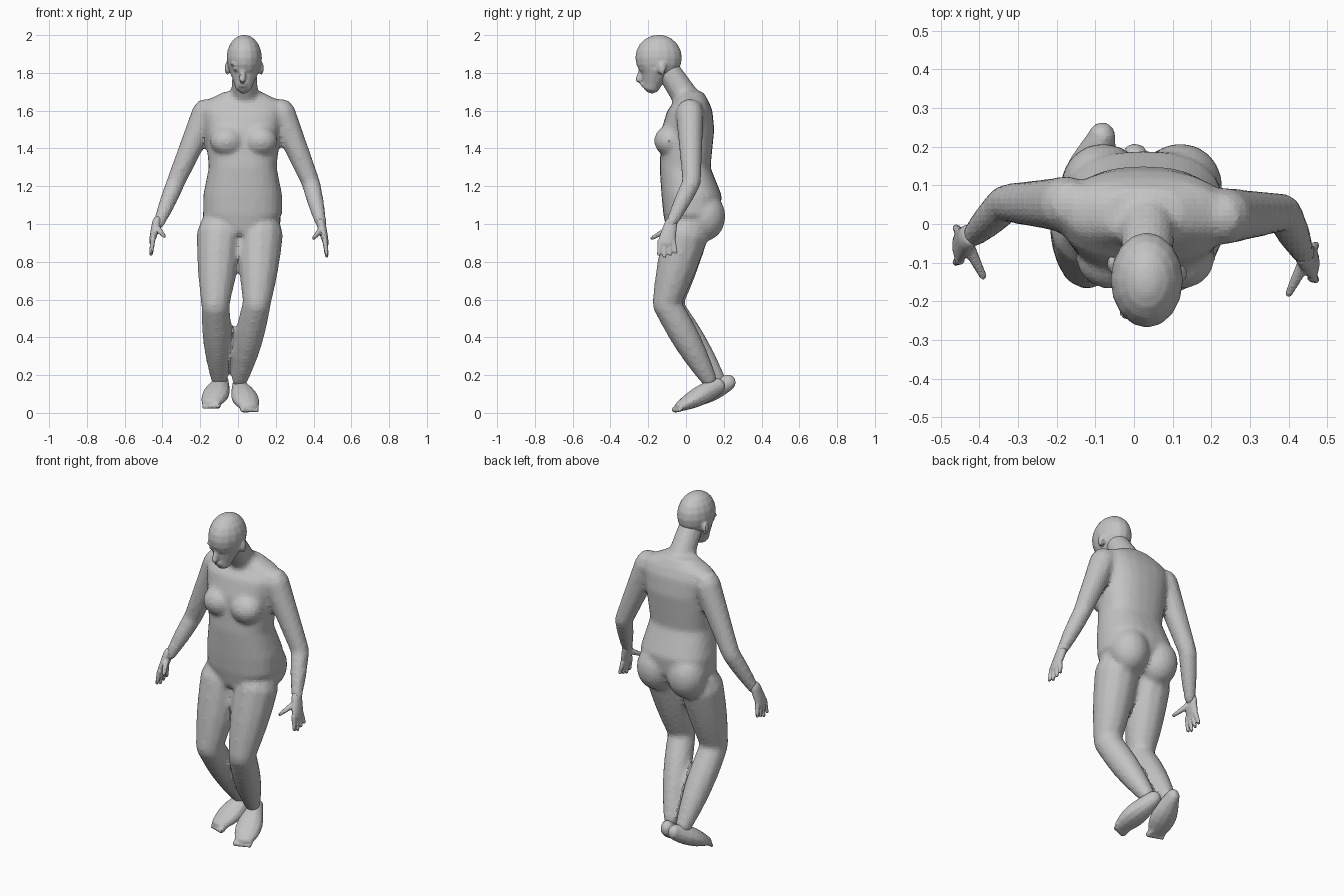
import bpy
import bmesh
import math
from mathutils import Matrix, Vector

cube = bpy.data.objects.get("Cube")
if cube:
    bpy.data.objects.remove(cube, do_unlink=True)

# One plain clay-grey colour for the whole figure
grey = (.55, .55, .55, 1)
clay = bpy.data.materials.new("clay grey")
clay.use_nodes = True
clay.diffuse_color = grey
for node in clay.node_tree.nodes:
    if node.type == 'BSDF_PRINCIPLED':
        node.inputs["Base Color"].default_value = grey


def ring(bm, centre, across, along, sides, power=2):
    """Closed superellipse ring spanned by two radius vectors."""
    verts = []
    for i in range(sides):
        angle = math.tau * i / sides
        c, s = math.cos(angle), math.sin(angle)
        c = math.copysign(abs(c) ** (2 / power), c)
        s = math.copysign(abs(s) ** (2 / power), s)
        verts.append(bm.verts.new(centre + across * c + along * s))
    return verts


def skin(bm, rings):
    """Bridge successive rings and cap both ends."""
    for low, high in zip(rings, rings[1:]):
        for i in range(len(low)):
            bm.faces.new((low[i - 1], low[i], high[i], high[i - 1]))
    bm.faces.new(rings[0])
    bm.faces.new(rings[-1])


def segment(bm, start, end, start_radius, end_radius, bulge=0, flatten=(1, 1), steps=6):
    """Tapered, round-ended limb segment with a swelling in the middle."""
    start, end = Vector(start), Vector(end)
    axis = (end - start).normalized()
    upright = abs(axis.z) > abs(axis.y)
    across = axis.cross(Vector((0, 1, 0) if upright else (0, 0, 1))).normalized()
    along = across.cross(axis)
    rings = []
    for k in range(-2, steps + 3):
        t = min(max(k / steps, 0), 1)
        dome = (k - t * steps) * math.pi / 5
        radius = start_radius + (end_radius - start_radius) * t
        radius += bulge * math.sin(math.pi * t)
        centre = start.lerp(end, t) + axis * radius * math.sin(dome)
        radius *= math.cos(dome)
        width = flatten[0] + (flatten[1] - flatten[0]) * t
        rings.append(ring(bm, centre, across * radius * width, along * radius, 12))
    skin(bm, rings)


def ball(bm, centre, radii):
    place = Matrix.Translation(Vector(centre)) @ Matrix.Diagonal((*radii, 1))
    bmesh.ops.create_uvsphere(bm, u_segments=16, v_segments=10, radius=1, matrix=place)


def finish(bm, name, voxel, smooth):
    """Make the object, fuse its overlapping volumes and soften the joins."""
    bmesh.ops.recalc_face_normals(bm, faces=bm.faces[:])
    mesh = bpy.data.meshes.new(name)
    bm.to_mesh(mesh)
    bm.free()
    mesh.materials.append(clay)
    part = bpy.data.objects.new(name, mesh)
    bpy.context.scene.collection.objects.link(part)
    fuse = part.modifiers.new("fuse", 'REMESH')
    fuse.mode = 'VOXEL'
    fuse.voxel_size = voxel
    soften = part.modifiers.new("soften", 'SMOOTH')
    soften.factor = .5
    soften.iterations = smooth
    return part


def mirrored(part, name, offset):
    """Copy a left part to the right side, moved by the stride of the pose."""
    twin = part.copy()
    twin.name = name
    twin.data = part.data.copy()
    twin.data.transform(Matrix.Translation(Vector(offset)) @ Matrix.Diagonal((-1, 1, 1, 1)))
    twin.data.flip_normals()
    bpy.context.scene.collection.objects.link(twin)


# Torso: height, half width, front and back of each cross-section
body = bmesh.new()
torso_rings = []
for height, half_width, front, back in (
        (.95, .13, -.1, .1), (1.05, .21, -.12, .18), (1.15, .21, -.13, .19),
        (1.3, .18, -.14, .13), (1.5, .2, -.13, .15), (1.6, .22, -.1, .14),
        (1.65, .2, -.06, .12), (1.7, .1, -.04, .09)):
    centre = Vector((.025, (front + back) / 2, height))
    across = Vector((half_width, 0, 0))
    along = Vector((0, (back - front) / 2, 0))
    torso_rings.append(ring(body, centre, across, along, sides=24, power=2.4))
skin(body, torso_rings)

# Neck, chest and seat
segment(body, start=(.035, .02, 1.64), end=(.035, -.1, 1.82), start_radius=.075, end_radius=.065)
for side in (-1, 1):
    ball(body, centre=(.03 + side * .09, -.09, 1.44), radii=(.09, .08, .08))
    ball(body, centre=(.02 + side * .1, .1, 1.04), radii=(.11, .11, .13))

# Arms, right then left
for shoulder, elbow, wrist in (
        ((-.17, .05, 1.59), (-.33, .055, 1.22), (-.42, -.035, 1)),
        ((.23, .02, 1.59), (.385, .03, 1.22), (.44, -.08, 1))):
    segment(body, shoulder, elbow, start_radius=.075, end_radius=.05)
    segment(body, elbow, wrist, start_radius=.05, end_radius=.03, bulge=.004)

# Legs, right then left
for hip, knee, ankle in (
        ((-.1, 0, .95), (-.12, -.095, .57), (-.1, .165, .18)),
        ((.12, 0, .95), (.1, -.105, .58), (.01, .12, .18))):
    segment(body, hip, knee, start_radius=.12, end_radius=.075, bulge=.007)
    segment(body, knee, ankle, start_radius=.075, end_radius=.045, bulge=.015)
finish(body, "body", voxel=.015, smooth=5)

# Hand: flat palm, four spread fingers and a forward thumb
hand = bmesh.new()
segment(hand, start=(.44, -.08, 1), end=(.46, -.1, .92),
        start_radius=.035, end_radius=.045, flatten=(.7, .4))
for k in range(4):
    y = -.137 + k * .023
    fingertip = (.47, y + (k - 1) * .007, .83 + abs(k - 1) * .01)
    segment(hand, (.46, y, .91), fingertip, start_radius=.014, end_radius=.01)
segment(hand, start=(.44, -.1, .97), end=(.4, -.18, .925), start_radius=.018, end_radius=.01)
left_hand = finish(hand, "left_hand", voxel=.006, smooth=2)
mirrored(left_hand, "right_hand", offset=(.01, .045, .01))

# Foot: heel raised, widening and sloping down to five toes
foot = bmesh.new()
segment(foot, start=(.005, .165, .14), end=(.06, -.03, .035),
        start_radius=.045, end_radius=.028, bulge=.015, flatten=(.85, 1.9))
for k in range(5):
    x = .027 + k * .019
    radius = .017 - k * .002
    segment(foot, (x, -.02, .03), (x, k * .006 - .06, radius), radius, radius)
left_foot = finish(foot, "left_foot", voxel=.008, smooth=2)
mirrored(left_foot, "right_foot", offset=(-.08, .055, .02))

# Head: skull, jaw and nose, tipped forward
head = bmesh.new()
ball(head, centre=(.033, -.145, 1.88), radii=(.094, .124, .122))
segment(head, start=(.033, -.16, 1.82), end=(.03, -.18, 1.74), start_radius=.085, end_radius=.05)
segment(head, start=(.025, -.235, 1.83), end=(.023, -.25, 1.765), start_radius=.01, end_radius=.018)

# Brows, eyelids, lips and ears
for side in (-1, 1):
    x = .026 + side * .036
    ball(head, centre=(x, -.23, 1.845), radii=(.03, .02, .01))
    ball(head, centre=(x, -.227, 1.818), radii=(.017, .018, .01))
    ball(head, centre=(.033 + side * .09, -.115 - side * .012, 1.825), radii=(.014, .022, .036))
for z in (1.733, 1.745):
    ball(head, centre=(.025, -.225, z), radii=(.024, .017, .007))
finish(head, "head", voxel=.009, smooth=2)
